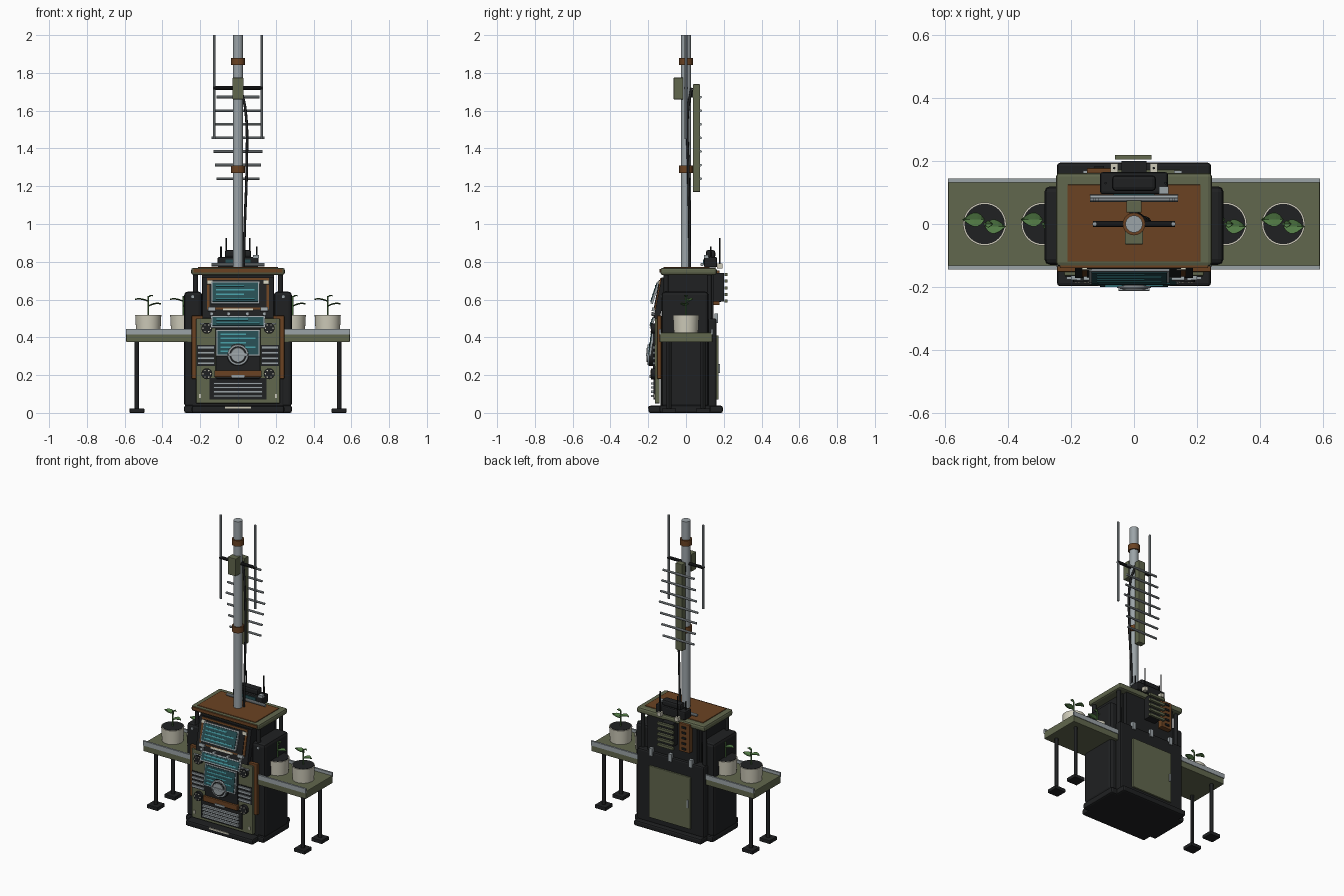
import bpy, bmesh, math
from mathutils import Matrix, Vector

old = bpy.data.objects.get("Cube")
if old:
    bpy.data.objects.remove(old, do_unlink=True)


def material(name, *rgb):
    m = bpy.data.materials.new(name)
    m.use_nodes = True
    m.diffuse_color = (*rgb, 1)
    m.node_tree.nodes["Principled BSDF"].inputs["Base Color"].default_value = (*rgb, 1)
    return m


BLACK = material("charcoal", .014, .015, .016)
OLIVE = material("olive paint", .12, .135, .075)
BROWN = material("rust brown", .145, .055, .016)
STEEL = material("steel grey", .33, .37, .39)
CREAM = material("cream", .62, .6, .49)
LEAF = material("leaf green", .085, .2, .06)
SCREEN = material("dark teal", .02, .075, .085)
GLOW = material("bright teal", .06, .32, .36)


def finish(bm, name, mat, smooth=False):
    mesh = bpy.data.meshes.new(name)
    bmesh.ops.recalc_face_normals(bm, faces=bm.faces)
    bm.to_mesh(mesh)
    bm.free()
    mesh.materials.append(mat)
    ob = bpy.data.objects.new(name, mesh)
    bpy.context.collection.objects.link(ob)
    if smooth:
        bpy.context.view_layer.objects.active = ob
        bpy.ops.object.select_all(action='DESELECT')
        ob.select_set(True)
        bpy.ops.object.shade_smooth_by_angle()
    return ob


def box(name, mat, x, y, z, bevel=0, frame=Matrix()):
    """Box from three (low, high) ranges, placed in an optional frame."""
    bm = bmesh.new()
    bmesh.ops.create_cube(bm, size=1)
    lo, hi = Vector((x[0], y[0], z[0])), Vector((x[1], y[1], z[1]))
    size = Matrix.Diagonal((*(hi - lo), 1))
    bm.transform(frame @ Matrix.Translation((lo + hi) / 2) @ size)
    if bevel:
        bmesh.ops.bevel(bm, geom=bm.edges[:], offset=bevel, segments=2, affect='EDGES', profile=.5)
    return finish(bm, name, mat)


def rod(name, mat, a, b, r, r2=None, sides=16):
    """Cylinder or cone between two points."""
    a, b = Vector(a), Vector(b)
    bm = bmesh.new()
    bmesh.ops.create_cone(bm, cap_ends=True, segments=sides, radius1=r,
                          radius2=r if r2 is None else r2, depth=(b - a).length)
    turn = (b - a).to_track_quat('Z', 'Y').to_matrix().to_4x4()
    bm.transform(Matrix.Translation((a + b) / 2) @ turn)
    return finish(bm, name, mat, True)


def tube(name, mat, points, r):
    curve = bpy.data.curves.new(name, 'CURVE')
    curve.dimensions = '3D'
    curve.bevel_depth, curve.bevel_resolution, curve.resolution_u = r, 2, 6
    s = curve.splines.new('BEZIER')
    s.bezier_points.add(len(points) - 1)
    for p, co in zip(s.bezier_points, points):
        p.co = co
        p.handle_left_type = p.handle_right_type = 'AUTO'
    curve.materials.append(mat)
    ob = bpy.data.objects.new(name, curve)
    bpy.context.collection.objects.link(ob)


def tilted(x, y, z, degrees):
    return Matrix.Translation((x, y, z)) @ Matrix.Rotation(math.radians(-degrees), 4, 'X')


def display(name, frame, w, h, lines):
    """Framed screen with glowing rows; local -y faces out."""
    box(name + "_bezel", STEEL, (-w - .008, w + .008), (-.004, .008), (-h - .008, h + .008), 0, frame)
    box(name + "_glass", SCREEN, (-w, w), (-.008, 0), (-h, h), 0, frame)
    for i in range(lines):
        z = h * (1 - 2 * (i + .7) / (lines + .4))
        end = w * (.85 if i % 2 else .4)
        box(name + "_row", GLOW, (-w * .85, end), (-.01, -.006), (z - .004, z + .004), 0, frame)


def leaf(name, root, reach, width, lift):
    """Pointed leaf with a folded midrib and drooping tip."""
    bm = bmesh.new()
    rows = []
    for i in range(7):
        t = i / 6
        w = width * math.sin(math.pi * t ** .8) + .001
        z = lift * math.sin(math.pi * t * .7)
        rows.append([bm.verts.new((reach * t, s * w, z + .005 * abs(s))) for s in (-1, 0, 1)])
    for a, b in zip(rows, rows[1:]):
        for k in (0, 1):
            bm.faces.new((a[k], a[k + 1], b[k + 1], b[k]))
    bm.transform(Matrix.Translation(root))
    finish(bm, name, LEAF).modifiers.new("thickness", 'SOLIDIFY').thickness = .003


# Cabinet
box("base_plinth", BLACK, (-.245, .245), (-.198, .195), (0, .038), .01)
box("side_plinth", BLACK, (-.285, .285), (-.14, .13), (0, .04), .01)
box("lower_cabinet", BLACK, (-.243, .243), (-.135, .162), (.03, .5), .01)
box("upper_cabinet", BLACK, (-.19, .19), (-.12, .115), (.48, .735))
for s in (-1, 1):
    box("side_pod", BLACK, sorted((s * .19, s * .285)), (-.13, .12), (.03, .642), .018)
    rod("pod_bolt", STEEL, (s * .24, -.125, .615), (s * .24, -.135, .615), .008, sides=8)
    for y in (-.105, .125):
        rod("roof_post", BLACK, (s * .225, y, .48), (s * .225, y, .735), .013)
box("roof", OLIVE, (-.248, .248), (-.135, .163), (.73, .768), .012)
box("roof_mat", BROWN, (-.212, .212), (-.12, .125), (.76, .773), .003)
box("roof_trim", BROWN, (-.235, .235), (-.14, -.13), (.742, .762))

# Lower front panel
box("front_backing", BROWN, (-.245, .245), (-.153, -.13), (.18, .515), .004)
box("front_panel", OLIVE, (-.222, .222), (-.165, -.14), (.05, .5), .004)
box("vent_surround", BLACK, (-.15, .15), (-.172, -.16), (.07, .185))
for i in range(4):
    z = .09 + i * .022
    box("lower_louvre", STEEL, (-.13, .13), (-.186, -.165), (z - .006, z + .006))
    for s in (-1, 1):
        z = .262 + i * .028
        box("side_louvre_gap", BLACK, sorted((s * .122, s * .218)), (-.168, -.16), (z - .014, z + .014))
        box("side_louvre", STEEL, sorted((s * .125, s * .215)), (-.176, -.16), (z - .007, z + .007))
box("centre_panel", BLACK, (-.118, .118), (-.175, -.16), (.18, .46), .004)
box("brown_shelf", BROWN, (-.125, .125), (-.188, -.165), (.19, .225), .004)
box("shelf_plate", STEEL, (-.035, .035), (-.192, -.186), (.186, .2))
for s in (-1, 1):
    box("corner_strip", CREAM, sorted((s * .195, s * .207)), (-.169, -.16), (.08, .1))
    box("bracket", STEEL, sorted((s * .1, s * .2)), (-.178, -.16), (.468, .476))
    for z in (.207, .448):
        rod("speaker", BLACK, (s * .165, -.16, z), (s * .165, -.185, z), .029)
        for k in range(6):
            a = k * math.pi / 3
            x, h = s * .165 + .02 * math.cos(a), z + .02 * math.sin(a)
            rod("speaker_stud", CREAM, (x, -.184, h), (x, -.188, h), .004, sides=6)
display("strip_screen", tilted(0, -.178, .482, 20), .135, .024, 2)
display("main_screen", tilted(0, -.184, .37, 8), .108, .062, 5)

# Large dial
rod("dial_base", BLACK, (0, -.17, .307), (0, -.195, .307), .06, sides=32)
rod("dial_rim", STEEL, (0, -.19, .307), (0, -.203, .307), .058, .054, 32)
rod("dial_well", BLACK, (0, -.2, .307), (0, -.2045, .307), .046, sides=32)
rod("dial_face", STEEL, (0, -.2, .307), (0, -.208, .307), .041, .037, 32)
box("dial_grip", STEEL, (-.05, .05), (-.213, -.2), (.3, .314), .003)
box("base_label", CREAM, (-.07, .07), (-.2, -.195), (.024, .034))

# Sloping upper console
slope = tilted(0, -.15, .6, 11)
box("console_board", BLACK, (-.188, .188), (-.002, .03), (-.1, .12), 0, slope)
box("console_frame", BROWN, (-.165, .165), (-.008, .01), (-.055, .115), 0, slope)
box("console_inset", BLACK, (-.15, .15), (-.012, .01), (-.045, .103), 0, slope)
for s in (-1, 1):
    box("console_tab", CREAM, sorted((s * .135, s * .165)), (-.014, 0), (.08, .1), 0, slope)
    box("console_plug", STEEL, sorted((s * .12, s * .16)), (-.02, 0), (-.065, -.045), 0, slope)
display("upper_screen", tilted(-.015, -.165, .637, 18), .12, .053, 4)
box("console_label", CREAM, (-.08, .08), (-.009, 0), (-.062, -.05), 0, slope)
for x in (-.14, -.05, .05, .14):
    rod("console_knob", STEEL, slope @ Vector((x, 0, -.08)), slope @ Vector((x, -.018, -.08)), .01, sides=10)

# Rear door and rear equipment
box("rear_door", OLIVE, (-.15, .15), (.155, .173), (.07, .41), .004)
box("door_latch", STEEL, (-.14, -.13), (.17, .179), (.21, .26))
for x in (-.15, 0, .14):
    box("rear_clip", STEEL, (x - .012, x + .012), (.15, .17), (.475, .525))
box("rear_board", BLACK, (-.18, .18), (.11, .145), (.5, .73))
box("rear_module", BROWN, (-.15, -.07), (.14, .178), (.57, .755), .004)
box("radiator_core", BLACK, (-.04, .04), (.14, .2), (.59, .74))
for i in range(5):
    z = .592 + i * .035
    box("radiator_fin", OLIVE, (-.06, .056), (.205, .22), (z - .008, z + .008))
    box("module_stud", BLACK, (-.125, -.095), (.175, .185), (z - .006, z + .006))

# Roof radio unit
box("radio_body", BLACK, (-.108, .108), (.095, .165), (.77, .825), .008)
box("radio_top", BLACK, (-.07, .07), (.105, .155), (.82, .862), .012)
box("radio_display", SCREEN, (-.065, .065), (.09, .096), (.785, .812))
rod("radio_handle", STEEL, (-.14, .085, .785), (.14, .085, .785), .009, sides=10)
box("radio_plug", STEEL, (.08, .11), (.095, .12), (.82, .835))
for x in (-.063, .063):
    box("aerial_mount", CREAM, (x - .012, x + .012), (.165, .192), (.765, .79))
    rod("radio_aerial", BLACK, (x, .178, .77), (x, .178, .925), .004, sides=8)
for x in (-.09, .1):
    rod("short_aerial", BLACK, (x, .13, .82), (x, .13, .88), .004, sides=8)

# Mast and aerials
rod("mast", STEEL, (0, 0, .765), (0, 0, 2), .027, sides=24)
for z in (1.29, 1.86):
    rod("mast_collar", BROWN, (0, 0, z - .019), (0, 0, z + .019), .036, sides=24)
box("junction_box", OLIVE, (-.029, .029), (-.065, -.015), (1.66, 1.775), .003)
rod("crossbar", BLACK, (-.13, 0, 1.72), (.13, 0, 1.72), .01, sides=10)
for s in (-1, 1):
    rod("whip_aerial", STEEL, (s * .125, 0, 1.45), (s * .125, 0, 2), .007, sides=10)
box("array_boom", OLIVE, (-.024, .024), (.036, .075), (1.17, 1.74), .003)
box("boom_bracket", BLACK, (-.015, .015), (.01, .04), (1.67, 1.71))
for i in range(7):
    w = .14 - .009 * abs(i - 3)
    z = 1.24 + .072 * i
    rod("array_element", STEEL, (-w, .077, z), (w, .077, z), .007, sides=10)
tube("mast_cable", BLACK, [(.015, .03, 1.72), (.04, .01, 1.6), (.046, .012, 1.3),
                           (.036, .018, 1), (.03, .02, .77)], .007)

# Side shelves with potted plants
for s in (-1, 1):
    span = sorted((s * .24, s * .592))
    box("shelf", OLIVE, span, (-.14, .14), (.375, .425), .004)
    for y in (-.138, .138):
        box("shelf_rail", STEEL, span, (y - .006, y + .006), (.414, .444))
    for y in (-.09, .09):
        rod("shelf_leg", BLACK, (s * .535, y, .01), (s * .535, y, .38), .012, sides=12)
        box("leg_foot", BLACK, (s * .535 - .039, s * .535 + .039), (y - .038, y + .038), (0, .024), .004)
    for x in (s * .29, s * .475):
        rod("pot", CREAM, (x, 0, .42), (x, 0, .517), .064, .069, 32)
        rod("soil", BLACK, (x, 0, .51), (x, 0, .519), .064, sides=32)
        rod("stem", LEAF, (x, 0, .515), (x, 0, .618), .004, sides=8)
        leaf("upper_leaf", (x, .014, .588), -.07, .022, .012)
        leaf("lower_leaf", (x, -.008, .562), .067, .022, .014)
        leaf("small_leaf", (x, 0, .61), .026, .01, .008)
